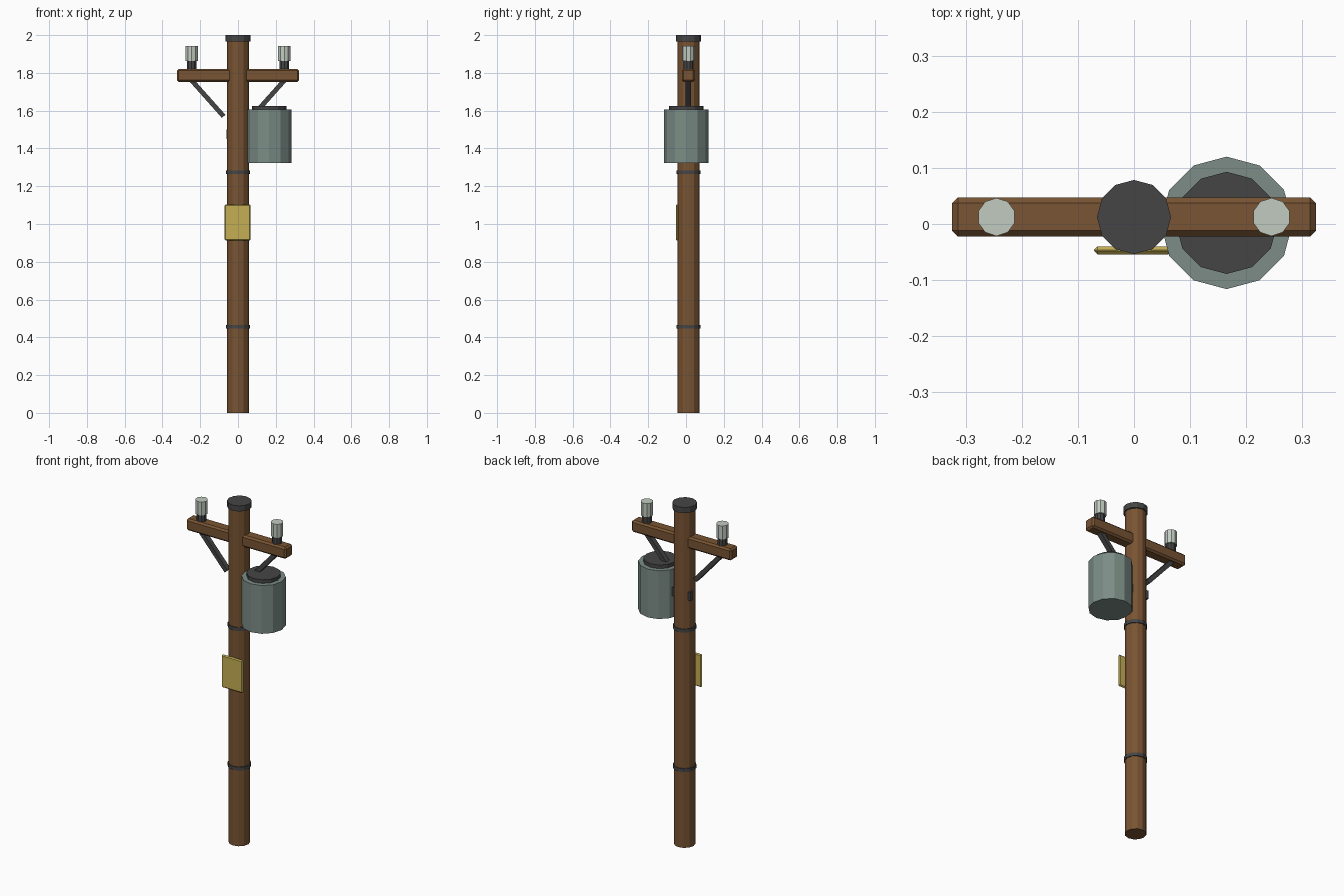
import bpy
from mathutils import Vector

cube = bpy.data.objects.get("Cube")
if cube:
    bpy.data.objects.remove(cube, do_unlink=True)


def material(name, r, g, b):
    mat = bpy.data.materials.new(name)
    mat.use_nodes = True
    mat.diffuse_color = (r, g, b, 1)
    bsdf = mat.node_tree.nodes["Principled BSDF"]
    bsdf.inputs["Base Color"].default_value = (r, g, b, 1)
    bsdf.inputs["Roughness"].default_value = 0.8
    return mat


WOOD = material("brown wood", 0.19, 0.089, 0.033)
IRON = material("dark iron", 0.06, 0.06, 0.062)
STEEL = material("grey green steel", 0.2, 0.265, 0.238)
CERAMIC = material("pale ceramic", 0.54, 0.6, 0.53)
YELLOW = material("sign yellow", 0.56, 0.43, 0.09)

POLE_Y = 0.0125


def finish(name, mat):
    obj = bpy.context.object
    obj.name = name
    obj.data.materials.append(mat)
    return obj


def drum(name, mat, x, y, z0, z1, radius, sides=12):
    """Upright flat-sided cylinder between two heights."""
    bpy.ops.mesh.primitive_cylinder_add(
        vertices=sides, radius=radius, depth=z1 - z0, location=(x, y, (z0 + z1) / 2))
    return finish(name, mat)


def box(name, mat, centre, size, bevel=0):
    bpy.ops.mesh.primitive_cube_add(size=1, location=centre)
    obj = finish(name, mat)
    for v in obj.data.vertices:
        v.co = v.co * Vector(size)
    if bevel:
        mod = obj.modifiers.new("chamfer", "BEVEL")
        mod.width = bevel
        mod.segments = 1
    return obj


# Pole with its cap and two straps
drum("pole", WOOD, 0, POLE_Y, 0, 1.98, 0.058)
drum("pole_cap", IRON, 0, POLE_Y, 1.967, 2.0, 0.066)
for name, z in (("lower_band", 0.456), ("upper_band", 1.274)):
    drum(name, IRON, 0, POLE_Y, z - 0.01, z + 0.01, 0.063)

# Crossarm
box("crossarm", WOOD, (0, POLE_Y, 1.787), (0.648, 0.069, 0.069), 0.01)

# Insulators and diagonal braces on both sides
for side, s in (("right", -1), ("left", 1)):
    x = s * 0.245
    drum(side + "_insulator_base", IRON, x, POLE_Y, 1.81, 1.865, 0.027, 10)
    drum(side + "_insulator", CERAMIC, x, POLE_Y, 1.863, 1.942, 0.034, 10)
    top = Vector((s * 0.247, POLE_Y, 1.762))
    foot = Vector((s * 0.076, POLE_Y, 1.57))
    brace = box(side + "_brace", IRON, (top + foot) / 2,
                (0.025, 0.03, (top - foot).length))
    brace.rotation_euler = (top - foot).to_track_quat("Z", "Y").to_euler()
    # Keep the brace's thin side in the plane of the crossarm
    brace.rotation_euler = (0, Vector((0, 1)).angle_signed(
        Vector(((top - foot).x, (top - foot).z))), 0)

# Transformer can, lid and mounting bracket
drum("transformer_can", STEEL, 0.165, 0.002, 1.322, 1.605, 0.118)
drum("transformer_lid", IRON, 0.165, 0.002, 1.6, 1.626, 0.091)
box("transformer_bracket", IRON, (0.02, 0.036, 1.475), (0.162, 0.022, 0.05))

# Warning plate on the front
box("sign_plate", YELLOW, (-0.002, -0.047, 1.008), (0.138, 0.014, 0.192), 0.006)
